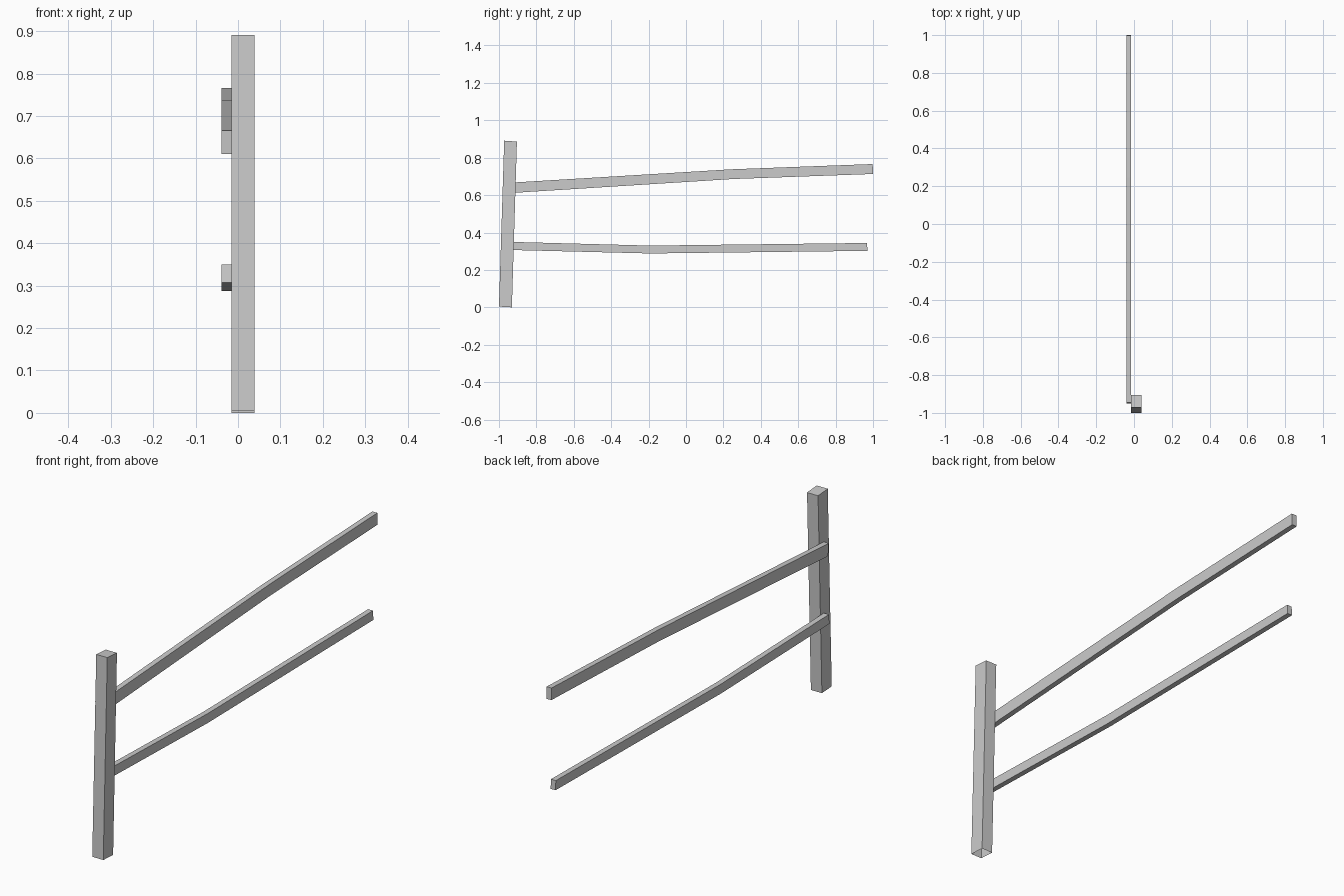
import bpy, bmesh

if "Cube" in bpy.data.objects:
    bpy.data.objects.remove(bpy.data.objects["Cube"])


def sweep(name, x0, x1, sections, open_start=False):
    """Box-section bar: each section is a pair of (y, z) points, extruded from x0 to x1."""
    bm = bmesh.new()
    rings = [[bm.verts.new((x, y, z)) for x, (y, z) in
              ((x0, a), (x1, a), (x1, b), (x0, b))] for a, b in sections]
    for r, s in zip(rings, rings[1:]):
        for i in range(4):
            j = (i + 1) % 4
            bm.faces.new((r[i], r[j], s[j], s[i]))
    if not open_start:
        bm.faces.new(rings[0][::-1])
    bm.faces.new(rings[-1])
    bmesh.ops.recalc_face_normals(bm, faces=bm.faces)
    mesh = bpy.data.meshes.new(name)
    bm.to_mesh(mesh)
    bm.free()
    obj = bpy.data.objects.new(name, mesh)
    bpy.context.collection.objects.link(obj)
    return obj


# Leaning post, open underneath
sweep("fence_post", -0.015, 0.039,
      [((-1.0, 0.004), (-0.931, 0.0)), ((-0.972, 0.891), (-0.904, 0.886))],
      open_start=True)

# Slightly bent rails fixed to the side of the post
sweep("upper_rail", -0.039, -0.015,
      [((-0.94, 0.611), (-0.945, 0.666)),
       ((0.25, 0.686), (0.245, 0.738)),
       ((1.0, 0.713), (0.998, 0.766))])
sweep("lower_rail", -0.039, -0.015,
      [((-0.95, 0.307), (-0.945, 0.350)),
       ((-0.19, 0.288), (-0.19, 0.330)),
       ((0.97, 0.302), (0.968, 0.344))])
